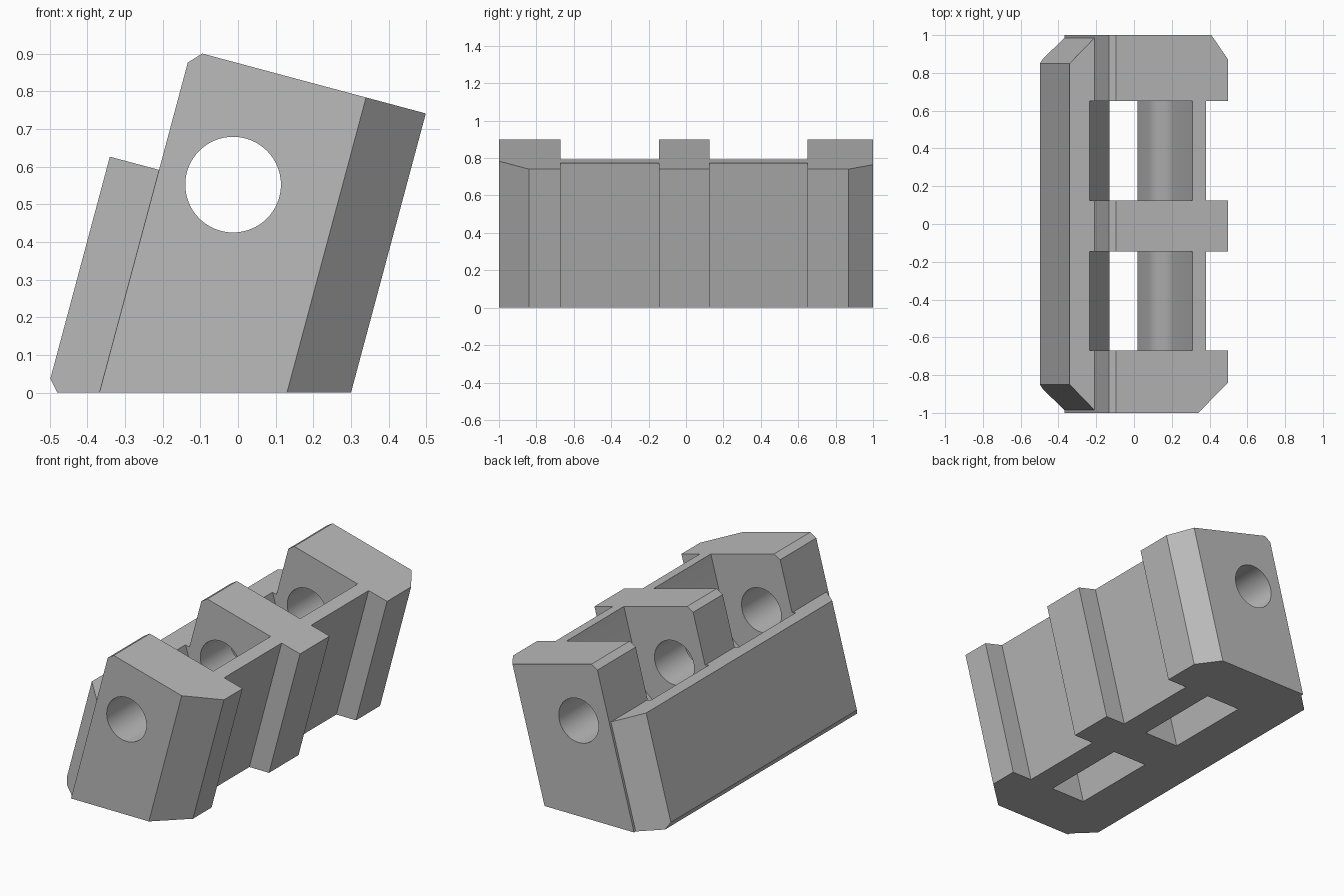
import bpy, bmesh, math
from mathutils import Vector

if "Cube" in bpy.data.objects:
    bpy.data.objects.remove(bpy.data.objects["Cube"])

LEAN = math.tan(math.radians(15))
BAYS = [(-0.67, -0.145), (0.125, 0.65)]

grey = bpy.data.materials.new("plain grey")
grey.use_nodes = True
grey.diffuse_color = (0.5, 0.5, 0.5, 1)
grey.node_tree.nodes["Principled BSDF"].inputs["Base Color"].default_value = (0.5, 0.5, 0.5, 1)


def finish(name, bm):
    bmesh.ops.recalc_face_normals(bm, faces=bm.faces)
    mesh = bpy.data.meshes.new(name)
    bm.to_mesh(mesh)
    bm.free()
    mesh.materials.append(grey)
    obj = bpy.data.objects.new(name, mesh)
    bpy.context.collection.objects.link(obj)
    return obj


def prism(bm, lower, upper):
    """Close two matching loops of points into a solid."""
    a = [bm.verts.new(p) for p in lower]
    b = [bm.verts.new(p) for p in upper]
    bm.faces.new(a)
    bm.faces.new(b)
    n = len(a)
    for i in range(n):
        j = (i + 1) % n
        bm.faces.new((a[i], a[j], b[j], b[i]))


def leaning_block(name, footprint, top, corner, outward):
    """Extrude a footprint along the lean, square off its top, bevel one corner."""
    bm = bmesh.new()
    upper = []
    for s, y in footprint:
        z = (top - LEAN * s) / (1 + LEAN * LEAN)
        upper.append((s + LEAN * z, y, z))
    prism(bm, [(s, y, 0) for s, y in footprint], upper)
    bmesh.ops.bisect_plane(bm, geom=bm.verts[:] + bm.edges[:] + bm.faces[:],
                           plane_co=corner, plane_no=outward, clear_outer=True)
    bmesh.ops.holes_fill(bm, edges=[e for e in bm.edges if e.is_boundary])
    return finish(name, bm)


def y_cutter(name, profile, y0, y1):
    bm = bmesh.new()
    prism(bm, [(x, y0, z) for x, z in profile], [(x, y1, z) for x, z in profile])
    obj = finish(name, bm)
    obj.hide_render = True
    return obj


# Main body with recessed bays along its right face
outline = [(-0.368, -1), (0.13, -1), (0.30, -0.84)]
for y0, y1 in BAYS:
    outline += [(0.30, y0), (0.174, y0), (0.174, y1), (0.30, y1)]
outline += [(0.30, 0.87), (0.205, 1), (-0.368, 1)]
body = leaning_block("main_body", outline, 0.8745,
                     Vector((-0.135, 0, 0.875)), Vector((-0.53, 0, 0.85)))

# Lower plate on the left face, with bevelled ends
plate_outline = [(-0.368, -0.985), (-0.368, 0.985), (-0.508, 0.85), (-0.508, -0.85)]
plate = leaning_block("side_plate", plate_outline, 0.535,
                      Vector((-0.48, 0, 0)), Vector((-0.9, 0, -0.45)))

# Pockets: narrow through slot below, rounded shoulder, wide open top
pocket = [(-0.227, -0.1), (-0.13, 0.26), (-0.235, 0.6), (-0.235, 1.1), (0.393, 1.1),
          (0.205, 0.4), (0.188, 0.36), (0.16, 0.328), (0.125, 0.30),
          (0.098, 0.268), (0.08, 0.224), (-0.007, -0.1)]
cutters = [y_cutter("pocket_cutter", pocket, y0, y1) for y0, y1 in BAYS]

# Round bore running the full length
bore = []
for i in range(64):
    a = 2 * math.pi * i / 64
    bore.append((-0.013 + 0.127 * math.cos(a), 0.552 + 0.127 * math.sin(a)))
cutters.append(y_cutter("bore_cutter", bore, -1.2, 1.2))

# Cut, bake and shade
for obj in (body, plate):
    for cutter in cutters:
        mod = obj.modifiers.new("cut", "BOOLEAN")
        mod.operation = "DIFFERENCE"
        mod.solver = "EXACT"
        mod.object = cutter
    bpy.context.view_layer.update()
    graph = bpy.context.evaluated_depsgraph_get()
    baked = bpy.data.meshes.new_from_object(obj.evaluated_get(graph))
    obj.modifiers.clear()
    obj.data = baked
    bpy.ops.object.select_all(action="DESELECT")
    obj.select_set(True)
    bpy.context.view_layer.objects.active = obj
    bpy.ops.object.shade_smooth_by_angle(angle=math.radians(30))

for cutter in cutters:
    bpy.data.objects.remove(cutter)
